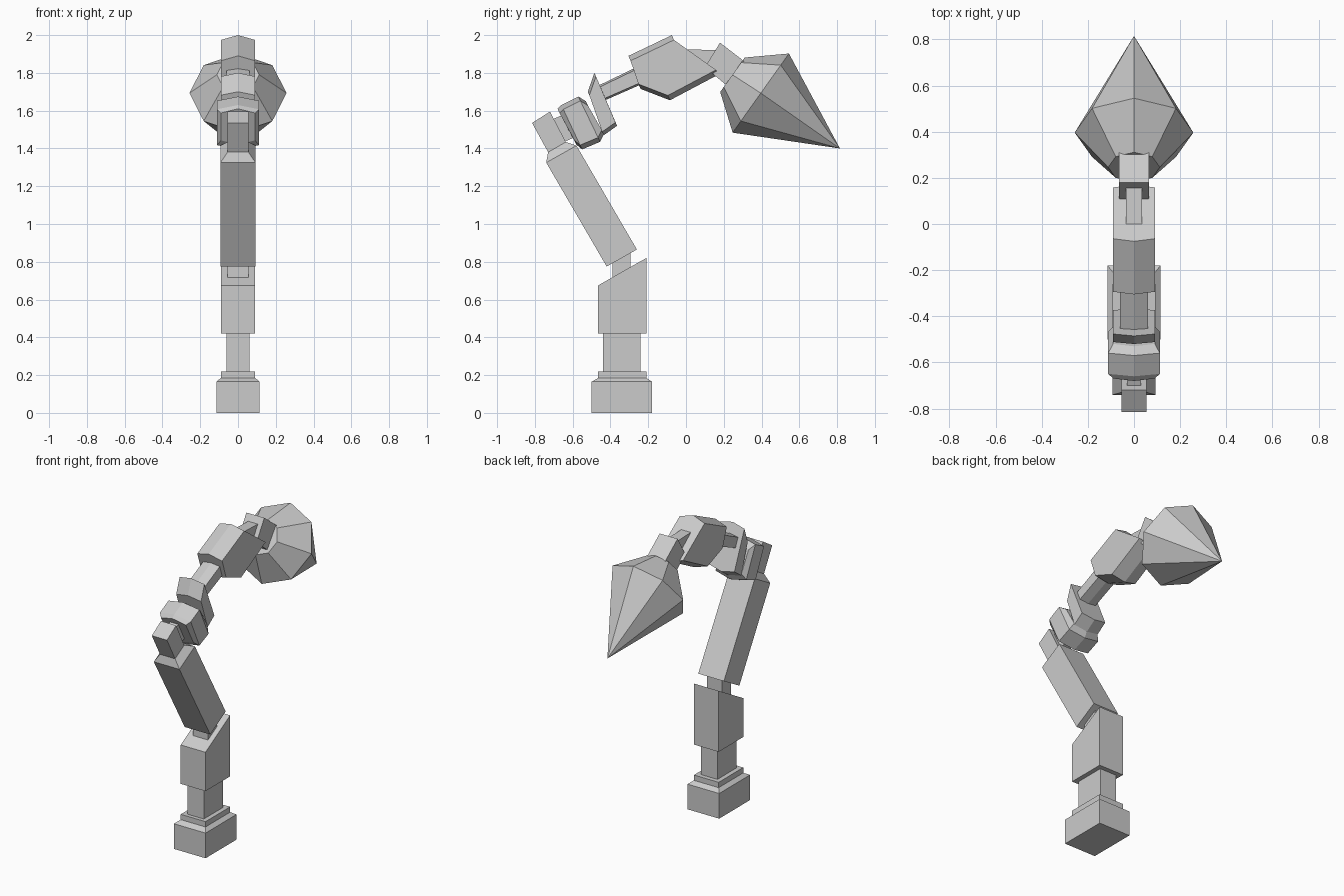
import bpy, bmesh
from math import radians, sin, cos, pi
from mathutils import Vector

cube = bpy.data.objects.get("Cube")
if cube:
    bpy.data.objects.remove(cube, do_unlink=True)

grey = bpy.data.materials.new("plain_grey")
grey.use_nodes = True
colour = (0.6, 0.6, 0.6, 1)
grey.diffuse_color = colour
grey.node_tree.nodes["Principled BSDF"].inputs["Base Color"].default_value = colour


def skin(name, rings, tip=None):
    """Bridge rings of equal size, cap the start, and cap or point the end."""
    bm = bmesh.new()
    loops = [[bm.verts.new(p) for p in ring] for ring in rings]
    n = len(loops[0])
    for a, b in zip(loops, loops[1:]):
        for i in range(n):
            j = (i + 1) % n
            bm.faces.new((a[i], a[j], b[j], b[i]))
    bm.faces.new(loops[0])
    if tip is None:
        bm.faces.new(loops[-1])
    else:
        apex = bm.verts.new(tip)
        for i in range(n):
            bm.faces.new((loops[-1][i], loops[-1][(i + 1) % n], apex))
    bmesh.ops.recalc_face_normals(bm, faces=bm.faces[:])
    mesh = bpy.data.meshes.new(name)
    bm.to_mesh(mesh)
    bm.free()
    mesh.materials.append(grey)
    obj = bpy.data.objects.new(name, mesh)
    bpy.context.collection.objects.link(obj)


def loft(name, stations, ridge=0, tilt=0):
    """Stations are (y, z, y, z, half width); a ridge makes them six-sided."""
    drop = Vector((0, sin(radians(tilt)), -cos(radians(tilt)))) * ridge
    rings = []
    for ty, tz, by, bz, w in stations:
        t, b, side = Vector((0, ty, tz)), Vector((0, by, bz)), Vector((w, 0, 0))
        ring = [t + drop + side, b - drop + side, b - drop - side, t + drop - side]
        if ridge:
            ring = [t] + ring[:2] + [b] + ring[2:]
        rings.append(ring)
    skin(name, rings)


def column(name, levels):
    """Upright part from (z, y front, y back, half width) levels."""
    loft(name, [(y0, z, y1, z, w) for z, y0, y1, w in levels])


# Foot and upright post
column("base", [(0, -.5, -.18, .115), (.165, -.5, -.18, .115),
                (.185, -.465, -.21, .09), (.22, -.465, -.21, .09)])
column("post", [(.2, -.44, -.24, .06), (.44, -.44, -.24, .06)])
loft("slanted_block", [(-.465, .42, -.21, .42, .09), (-.465, .675, -.21, .82, .09)])
column("lower_joint", [(.68, -.39, -.295, .055), (.87, -.39, -.295, .055)])

# Leaning link with its tapered shoulder and stub
loft("lower_link", [(-.42, .775, -.26, .865, .093), (-.74, 1.325, -.58, 1.415, .093),
                    (-.73, 1.38, -.636, 1.434, .055), (-.815, 1.535, -.72, 1.595, .055)])

# Elbow
loft("elbow_pin", [(-.74, 1.54, -.68, 1.42, .03), (-.6, 1.6, -.54, 1.48, .03)])
loft("elbow_collar", [(-.68, 1.61, -.58, 1.42, .09), (-.66, 1.63, -.55, 1.395, .112),
                      (-.57, 1.675, -.455, 1.435, .112), (-.53, 1.65, -.435, 1.475, .09)],
     ridge=.025, tilt=25)
loft("elbow_fin", [(-.52, 1.70, -.435, 1.47, .09), (-.485, 1.80, -.365, 1.52, .09)],
     ridge=.02, tilt=25)

# Upper arm
loft("upper_rod", [(-.48, 1.725, -.44, 1.65, .06), (-.19, 1.865, -.155, 1.775, .06)],
     ridge=.01, tilt=24)
loft("upper_block", [(-.305, 1.89, -.24, 1.715, .09), (-.21, 1.935, -.085, 1.655, .09),
                     (-.075, 2.0, .17, 1.79, .09)], ridge=.028, tilt=24)
loft("wrist_pin", [(0, 1.925, .07, 1.83, .035), (.165, 1.92, .11, 1.82, .035)])
loft("wrist", [(.18, 1.96, .10, 1.83, .065), (.31, 1.86, .22, 1.73, .065)])

# Eight-sided pointed head
axis = Vector((0, .815, -.58)).normalized()
up = Vector((0, -axis.z, axis.y))


def octagon(centre, radius):
    return [centre + radius * (up * cos(i * pi / 4) + Vector((sin(i * pi / 4), 0, 0)))
            for i in range(8)]


skin("pointed_head", [octagon(Vector((0, .246, 1.79)), .112),
                      octagon(Vector((0, .396, 1.693)), .257)], tip=(0, .815, 1.4))
